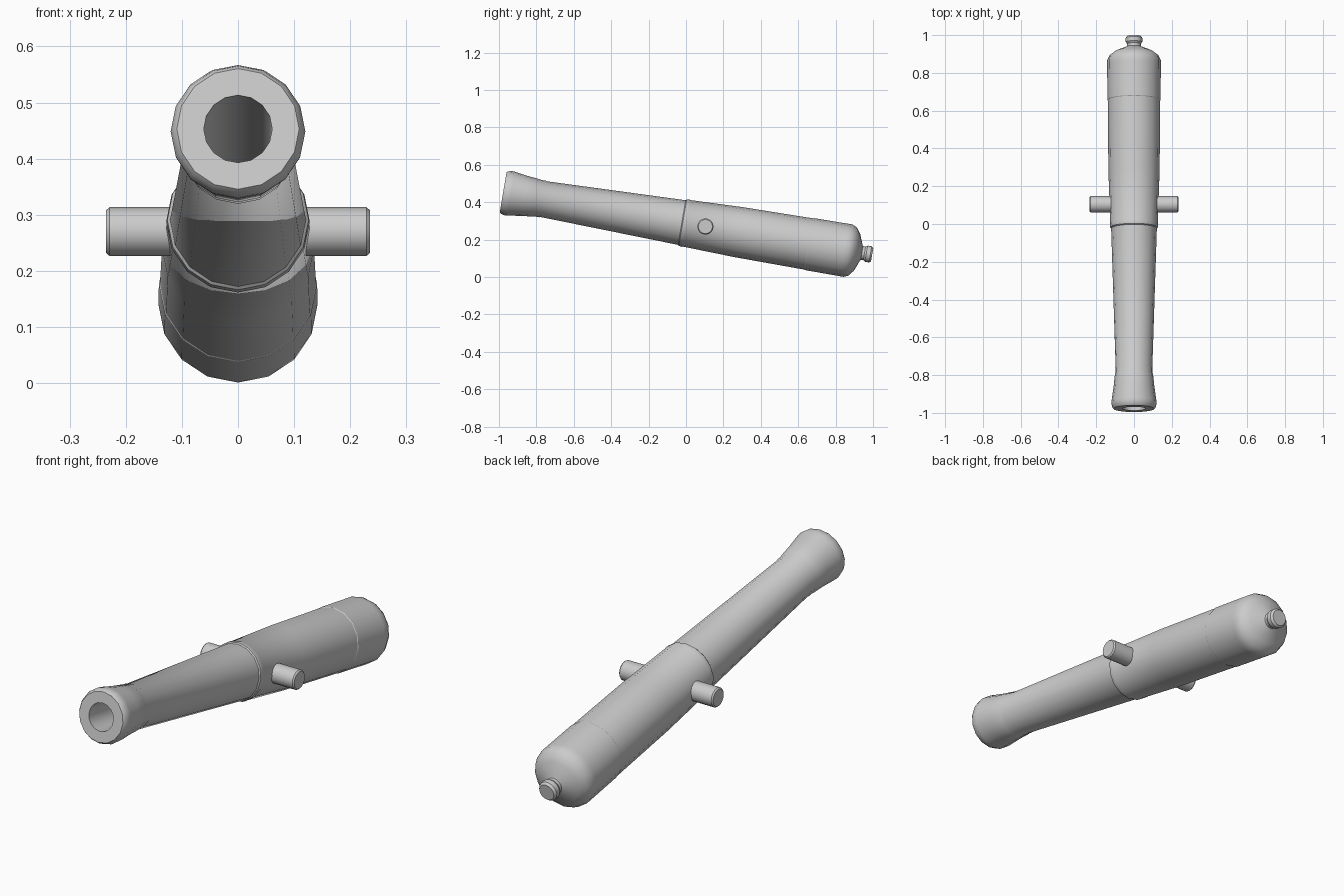
import bpy, bmesh, math
from mathutils import Matrix, Vector

if "Cube" in bpy.data.objects:
    bpy.data.objects.remove(bpy.data.objects["Cube"])

SIDES = 16
PIVOT = Vector((0, 0.104, 0.27))
TILT = math.radians(9.6)


def lathe(name, profile, matrix, sides=SIDES):
    """Revolve (position, radius) pairs round local Y, closing both ends."""
    bm = bmesh.new()
    rings = []
    for s, r in profile:
        rings.append([bm.verts.new((r * math.sin(2 * math.pi * i / sides), s,
                                    r * math.cos(2 * math.pi * i / sides)))
                      for i in range(sides)])
    for a, b in zip(rings, rings[1:]):
        for i in range(sides):
            j = (i + 1) % sides
            bm.faces.new((a[i], a[j], b[j], b[i]))
    bm.faces.new(rings[0])
    bm.faces.new(rings[-1])
    bmesh.ops.recalc_face_normals(bm, faces=bm.faces)
    mesh = bpy.data.meshes.new(name)
    bm.to_mesh(mesh)
    bm.free()
    ob = bpy.data.objects.new(name, mesh)
    bpy.context.collection.objects.link(ob)
    ob.matrix_world = matrix
    bpy.ops.object.select_all(action='DESELECT')
    ob.select_set(True)
    bpy.context.view_layer.objects.active = ob
    bpy.ops.object.shade_smooth_by_angle(angle=math.radians(30))
    return ob


# Barrel: bore, muzzle swell, chase, reinforces, breech and knob in one profile
barrel_profile = [
    (-0.35, 0.060), (-1.097, 0.061),                      # bore
    (-1.097, 0.109), (-1.089, 0.115), (-1.070, 0.120), (-1.055, 0.119),
    (-0.98, 0.108), (-0.912, 0.101),                      # muzzle swell
    (-0.908, 0.099), (-0.882, 0.099), (-0.878, 0.097),    # muzzle band
    (-0.128, 0.121), (-0.123, 0.126), (-0.106, 0.128), (-0.101, 0.126),  # ring
    (0.18, 0.1355), (0.56, 0.139), (0.563, 0.141),        # reinforces
    (0.750, 0.142), (0.774, 0.142), (0.800, 0.130),       # base ring
    (0.822, 0.100), (0.842, 0.050), (0.848, 0.037),       # breech dome
    (0.862, 0.037), (0.872, 0.044), (0.894, 0.044), (0.904, 0.036),  # knob
]
lathe("barrel", barrel_profile,
      Matrix.Translation(PIVOT) @ Matrix.Rotation(-TILT, 4, 'X'))

# Trunnions: bevelled pins on both sides
pin_profile = [(0.10, 0.0435), (0.229, 0.0435), (0.235, 0.038)]
for name, side in (("trunnion_left", 1), ("trunnion_right", -1)):
    lathe(name, pin_profile,
          Matrix.Translation(PIVOT) @ Matrix.Rotation(-side * math.pi / 2, 4, 'Z'))
